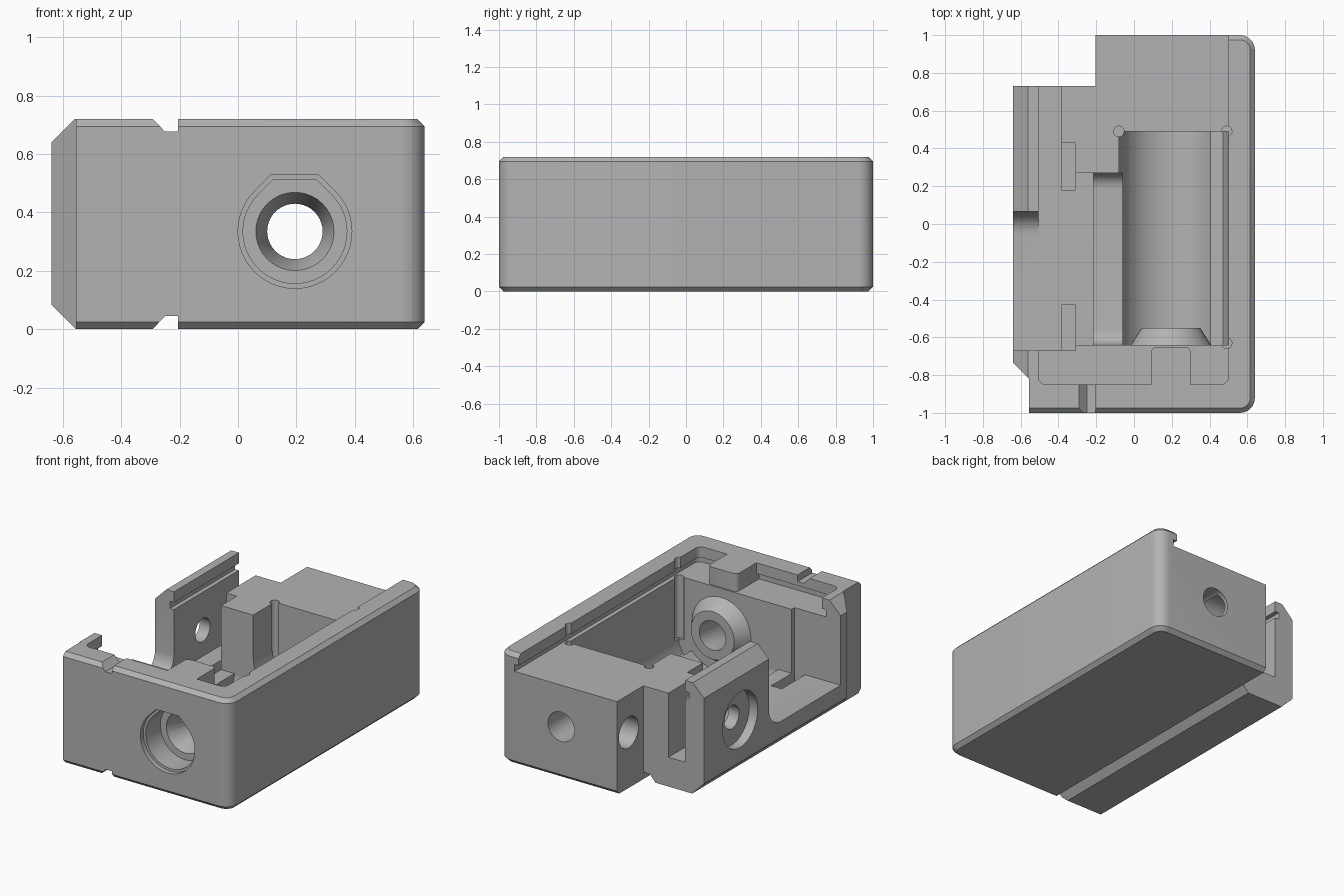
import bpy, bmesh
from math import sin, cos, radians

old = bpy.data.objects.get("Cube")
if old:
    bpy.data.objects.remove(old, do_unlink=True)

grey = bpy.data.materials.new("matte grey")
grey.use_nodes = True
grey.diffuse_color = (0.45, 0.45, 0.45, 1)
grey.node_tree.nodes["Principled BSDF"].inputs["Base Color"].default_value = (0.45, 0.45, 0.45, 1)


def add_object(name, bm):
    bmesh.ops.recalc_face_normals(bm, faces=bm.faces)
    mesh = bpy.data.meshes.new(name)
    bm.to_mesh(mesh)
    bm.free()
    mesh.materials.append(grey)
    obj = bpy.data.objects.new(name, mesh)
    bpy.context.collection.objects.link(obj)
    return obj


def arc(cx, cy, r, start=0, end=360, steps=12):
    angles = [radians(start + (end - start) * i / steps) for i in range(steps + 1)]
    return [(cx + r * cos(a), cy + r * sin(a)) for a in angles]


def circle(cx, cy, r):
    return arc(cx, cy, r, steps=40)[:-1]


def rect(x0, x1, y0, y1):
    return [(x0, y0), (x1, y0), (x1, y1), (x0, y1)]


def prism(name, axis, lo, hi, profile, end_profile=None):
    """Profile swept along an axis, optionally tapering to a second profile."""
    place = {"x": lambda p, t: (t, p[0], p[1]),
             "y": lambda p, t: (p[0], t, p[1]),
             "z": lambda p, t: (p[0], p[1], t)}[axis]
    bm = bmesh.new()
    a = [bm.verts.new(place(p, lo)) for p in profile]
    b = [bm.verts.new(place(p, hi)) for p in end_profile or profile]
    bm.faces.new(a)
    bm.faces.new(b)
    for i in range(len(a)):
        j = (i + 1) % len(a)
        bm.faces.new((a[i], a[j], b[j], b[i]))
    return add_object(name, bm)


# Housing block with rounded right corners and chamfered rims
bm = bmesh.new()
bmesh.ops.create_cube(bm, size=1)
for v in bm.verts:
    v.co = (v.co.x * 1.28, v.co.y * 2, (v.co.z + 0.5) * 0.72)
corners = [e for e in bm.edges if all(v.co.x > 0.6 for v in e.verts)
           and abs(e.verts[0].co.z - e.verts[1].co.z) > 0.5]
bmesh.ops.bevel(bm, geom=corners, offset=0.08, segments=8, profile=0.5, affect="EDGES")
rims = [e for e in bm.edges if abs(e.verts[0].co.z - e.verts[1].co.z) < 0.01
        and max(v.co.x for v in e.verts) > -0.6]
bmesh.ops.bevel(bm, geom=rims, offset=0.025, segments=1, affect="EDGES")
housing = add_object("housing", bm)


def combine(tool, operation="DIFFERENCE"):
    mod = housing.modifiers.new("shape", "BOOLEAN")
    mod.operation = operation
    mod.solver = "EXACT"
    mod.object = tool
    bpy.context.view_layer.objects.active = housing
    bpy.ops.object.modifier_apply(modifier=mod.name)
    bpy.data.objects.remove(tool, do_unlink=True)


def cut(axis, lo, hi, profile, end_profile=None):
    combine(prism("cutter", axis, lo, hi, profile, end_profile))


# Left side chamfers, front left corner and stepped back
cut("y", -1.2, 1.2, [(-0.7, 0.58), (-0.5, 0.78), (-0.7, 0.78)])
cut("y", -1.2, 1.2, [(-0.7, 0.145), (-0.5, -0.055), (-0.7, -0.055)])
cut("z", -0.1, 0.9, [(-0.75, -1.1), (-0.555, -1.1), (-0.555, -0.82), (-0.75, -0.625)])
cut("z", -0.1, 0.9, rect(-0.8, -0.205, 0.73, 1.2))

# Guide grooves below and across the front rim
cut("y", -1.2, 1.2, [(-0.34, -0.05), (-0.25, 0.045), (-0.205, 0.045), (-0.205, -0.05)])
cut("y", -1.2, -0.8, [(-0.34, 0.77), (-0.25, 0.677), (-0.205, 0.677), (-0.205, 0.77)])


# Cover seat and the sliding groove beneath its lip
def seat_outline(grow):
    x0, x1, y0 = -0.505 - grow, 0.5 + grow, -0.85 - grow
    r = 0.04
    return (arc(x0 + r, y0 + r, r, 180, 270, 5)
            + [(0.09, y0), (0.09, -0.68)] + arc(0.12, -0.68, 0.03, 180, 90, 4)
            + arc(0.27, -0.68, 0.03, 90, 0, 4) + [(0.3, y0)]
            + arc(x1 - r, y0 + r, r, 270, 360, 5) + [(x1, 1.1), (x0, 1.1)])


cut("z", 0.605, 0.9, seat_outline(0))
cut("z", 0.605, 0.65, seat_outline(0.028))

# Main cavity with a cylindrical floor
trough = arc(0.2, 0.335, 0.28, 180, 318, 24)
cut("y", -0.64, 0.49, trough + [(0.408, 0.1), (0.47, 0.11), (0.5, 0.17), (0.5, 0.9), (-0.08, 0.9)])
for x, y in ((-0.08, 0.49), (0.49, 0.49), (0.49, -0.63)):
    cut("z", 0.2, 0.9, circle(x, y, 0.028))

# Side chamber, open to the back through a slot
cut("z", 0.19, 0.9, [(-0.505, -0.67), (-0.31, -0.67), (-0.31, -0.64), (-0.06, -0.64),
                     (-0.06, 0.27), (-0.31, 0.27), (-0.31, 0.43), (-0.385, 0.43),
                     (-0.385, 0.9), (-0.505, 0.9)])

# Rounded channel beside the cavity and two floor pockets
cut("x", -0.215, -0.06, arc(-0.56, 0.18, 0.08, 180, 270, 6) + arc(0.19, 0.18, 0.08, 270, 360, 6)
    + [(0.27, 0.9), (-0.64, 0.9)])
cut("z", 0.12, 0.5, rect(-0.385, -0.31, 0.18, 0.43))
cut("z", 0.12, 0.5, rect(-0.385, -0.31, -0.67, -0.43))

# Opening in the left wall
cut("x", -0.8, -0.49, [(-0.67, 0.9), (-0.67, 0.19)] + arc(-0.055, 0.31, 0.12, 270, 360, 8)
    + [(0.065, 0.9)])

# Conical boss inside the front wall
combine(prism("boss", "y", -0.66, -0.55, circle(0.195, 0.335, 0.225),
              circle(0.195, 0.335, 0.155)), "UNION")


# Front socket with a flattened top, tapering to the shaft hole
def socket(r):
    half = r * (2 ** 0.5 - 1)
    return arc(0.195, 0.335, r, 135, 405, 36) + [(0.195 + half, 0.335 + r), (0.195 - half, 0.335 + r)]


cut("y", -1.1, -0.97, socket(0.195))
cut("y", -1.1, -0.82, socket(0.178))
cut("y", -0.85, -0.7, circle(0.195, 0.335, 0.145), circle(0.195, 0.335, 0.09))
cut("y", -0.9, 1.2, circle(0.195, 0.335, 0.095))

# Side screw holes
cut("x", -0.4, 0.15, circle(0.88, 0.36, 0.1))
cut("x", -0.8, -0.58, circle(0.36, 0.36, 0.18))
cut("x", -0.8, -0.45, circle(0.36, 0.36, 0.075))

# Smooth the curved walls, keep the machined edges crisp
bpy.ops.object.select_all(action="DESELECT")
housing.select_set(True)
bpy.context.view_layer.objects.active = housing
bpy.ops.object.shade_smooth_by_angle(angle=radians(28))
